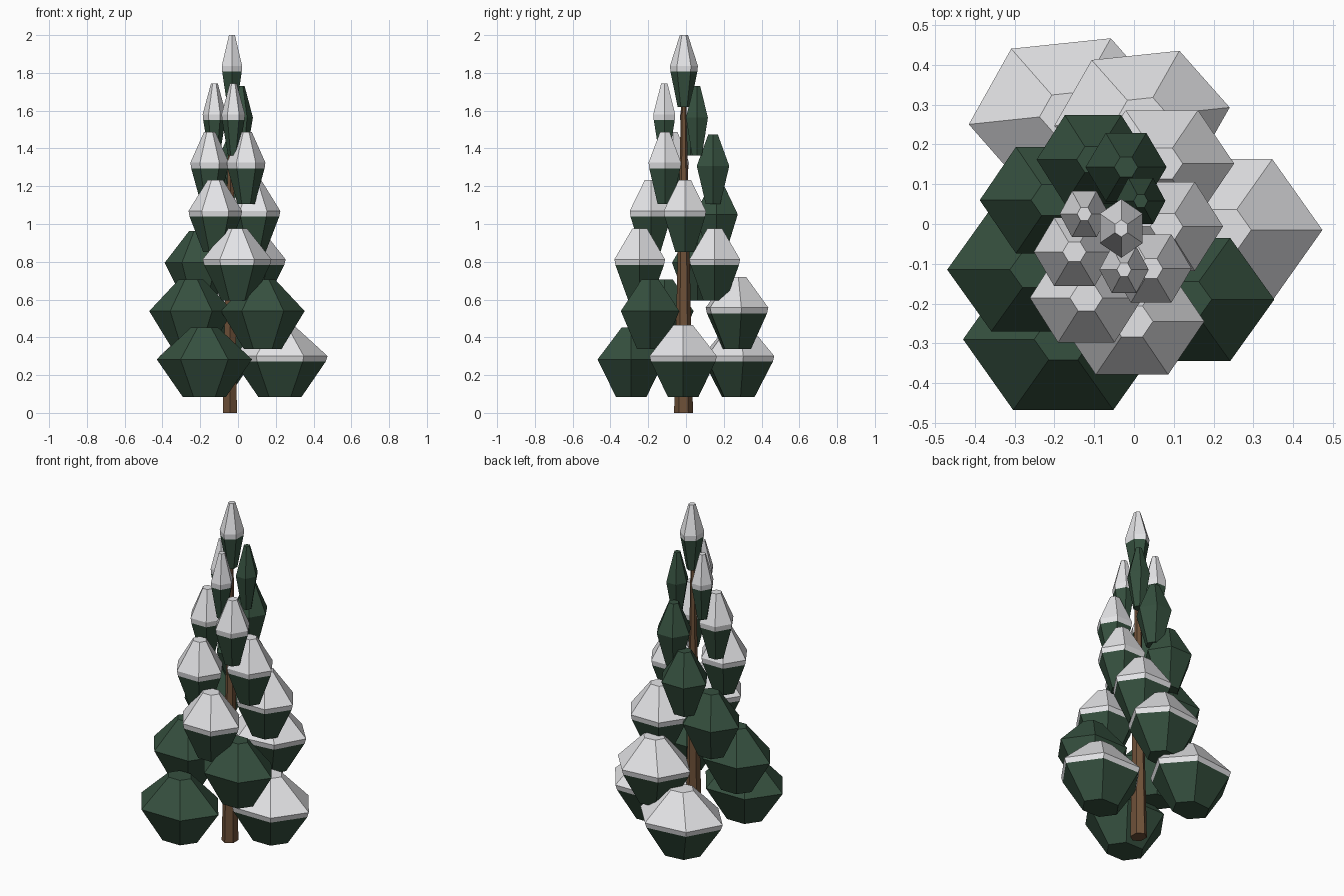
import bpy, bmesh, math

if "Cube" in bpy.data.objects:
    bpy.data.objects.remove(bpy.data.objects["Cube"])


def material(name, rgb):
    m = bpy.data.materials.new(name)
    m.diffuse_color = (*rgb, 1)
    m.use_nodes = True
    m.node_tree.nodes["Principled BSDF"].inputs["Base Color"].default_value = m.diffuse_color
    return m


GREEN = material("pine green", (0.036, 0.080, 0.049))
SNOW = material("snow white", (0.80, 0.80, 0.82))
BARK = material("bark brown", (0.155, 0.082, 0.040))


def hex_loft(name, rings, mats, upper_from=None):
    """Skin six-sided rings (x, y, z, rx, ry, turn); bands from upper_from up use slot 1."""
    bm = bmesh.new()
    loops = []
    for x, y, z, rx, ry, turn in rings:
        t = math.radians(turn)
        loop = []
        for i in range(6):
            a = i * math.pi / 3
            u, v = rx * math.cos(a), ry * math.sin(a)
            loop.append(bm.verts.new((x + u * math.cos(t) - v * math.sin(t),
                                      y + u * math.sin(t) + v * math.cos(t), z)))
        loops.append(loop)
    bm.faces.new(loops[0][::-1])
    for b in range(len(loops) - 1):
        lo, hi = loops[b], loops[b + 1]
        for i in range(6):
            j = (i + 1) % 6
            f = bm.faces.new((lo[i], lo[j], hi[j], hi[i]))
            if upper_from is not None and b >= upper_from:
                f.material_index = 1
    top = bm.faces.new(loops[-1])
    if upper_from is not None:
        top.material_index = 1
    me = bpy.data.meshes.new(name)
    bm.to_mesh(me)
    bm.free()
    for m in mats:
        me.materials.append(m)
    ob = bpy.data.objects.new(name, me)
    bpy.context.collection.objects.link(ob)
    return ob


def clump(name, x, y, z, rx, hy, snowy, turn=0):
    """Faceted foliage clump; snowy ones carry a thin white cap over the upper half."""
    ry = hy / math.sin(math.pi / 3)

    def ring(dz, k):
        return (x, y, z + dz, rx * k, ry * k, turn)
    if snowy:
        rings = [ring(-0.20, 0.45), ring(-0.012, 0.96), ring(0.018, 1.0), ring(0.181, 0.29)]
        hex_loft(name, rings, [GREEN, SNOW], 1)
    else:
        rings = [ring(-0.20, 0.45), ring(0, 1.0), ring(0.168, 0.29)]
        hex_loft(name, rings, [GREEN])


# trunk
hex_loft("trunk", [(-0.043, -0.013, 0, 0.050, 0.043, 90),
                   (-0.037, -0.012, 1.75, 0.012, 0.011, 90)], [BARK])

# foliage tiers: (x radius, y half width, [(x, y, snowy, turn), ...])
tiers = [
    (0.252, 0.178, [(-0.178, -0.290, 0, 0), (0.222, -0.015, 1, 0), (-0.165, 0.277, 1, 6)]),
    (0.222, 0.155, [(0.131, -0.190, 0, 0), (-0.248, -0.115, 0, 0), (0.020, 0.270, 1, 6)]),
    (0.182, 0.134, [(-0.005, -0.245, 1, 0), (0.070, 0.152, 1, 0), (-0.206, 0.060, 0, 0)]),
    (0.142, 0.112, [(-0.120, -0.186, 1, 0), (0.082, -0.006, 1, 0), (-0.103, 0.162, 0, 0)]),
    (0.102, 0.086, [(-0.150, -0.070, 1, 0), (0.043, -0.112, 1, 0), (-0.020, 0.143, 0, 0)]),
    (0.062, 0.058, [(-0.125, 0.025, 1, 0), (-0.025, -0.115, 1, 0), (0.017, 0.058, 0, 0)]),
]
for t, (rx, hy, spots) in enumerate(tiers):
    for n, (x, y, snowy, turn) in enumerate(spots):
        clump(f"foliage_tier{t + 1}_{n + 1}", x, y, 0.283 + 0.256 * t, rx, hy, snowy, turn)

# crown clump
clump("foliage_crown", -0.032, -0.011, 1.819, 0.074, 0.054, 1, 90)
